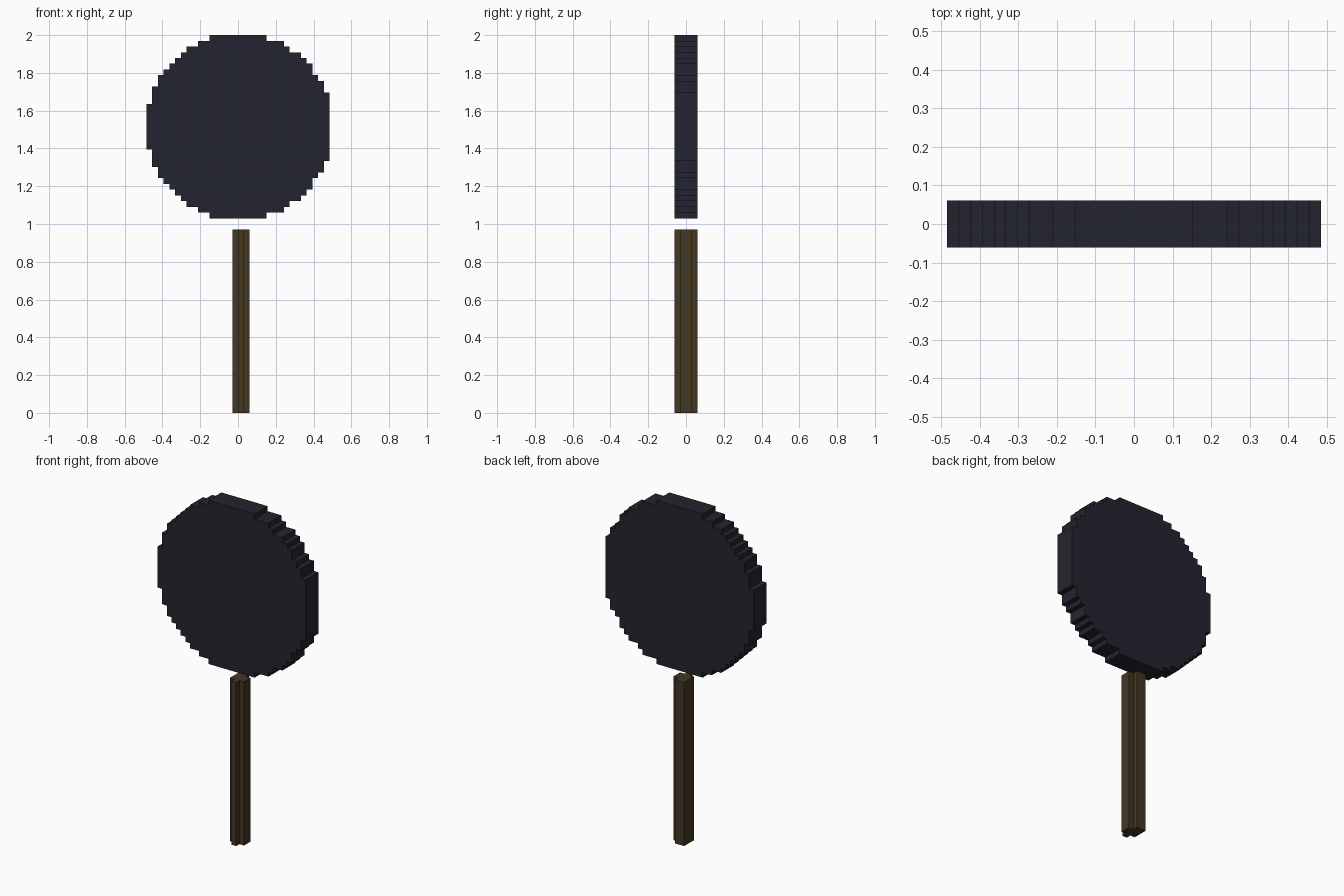
import bpy, bmesh
from mathutils import Vector

cube = bpy.data.objects.get("Cube")
if cube:
    bpy.data.objects.remove(cube, do_unlink=True)

U = 2 / 66  # size of one block


def make_material(name, color):
    mat = bpy.data.materials.new(name)
    mat.use_nodes = True
    mat.diffuse_color = color
    bsdf = mat.node_tree.nodes["Principled BSDF"]
    bsdf.inputs["Base Color"].default_value = color
    bsdf.inputs["Roughness"].default_value = 0.9
    return mat


def extrude_outline(name, points, direction, mat):
    """Closed outline (in block units) extruded along a direction."""
    bm = bmesh.new()
    face = bm.faces.new([bm.verts.new(Vector(p) * U) for p in points])
    new = bmesh.ops.extrude_face_region(bm, geom=[face])["geom"]
    verts = [g for g in new if isinstance(g, bmesh.types.BMVert)]
    bmesh.ops.translate(bm, verts=verts, vec=Vector(direction) * U)
    bmesh.ops.recalc_face_normals(bm, faces=bm.faces)
    mesh = bpy.data.meshes.new(name)
    bm.to_mesh(mesh)
    bm.free()
    mesh.materials.append(mat)
    obj = bpy.data.objects.new(name, mesh)
    bpy.context.collection.objects.link(obj)
    return obj


dark = make_material("dark navy", (0.0176, 0.0176, 0.0290, 1))
wood = make_material("dark brown wood", (0.0560, 0.0380, 0.0176, 1))

# Stepped disc: (columns, half height) from left to right
runs = [(1, 4), (1, 7), (1, 9), (1, 10), (1, 11), (1, 12), (1, 13), (2, 14),
        (2, 15), (10, 16), (3, 15), (1, 14), (2, 13), (1, 12), (1, 11),
        (1, 9), (1, 8), (1, 6)]
upper, x = [], -16
for width, half in runs:
    upper += [(x, half), (x + width, half)]
    x += width
lower = [(px, -h) for px, h in reversed(upper)]
disc_centre = 50
extrude_outline("disc_head", [(px, -2, disc_centre + h) for px, h in upper + lower],
                (0, 4, 0), dark)

# Stick: block section with three notched corners
section = [(0, -2), (1, -2), (1, -1), (2, -1), (2, 1), (1, 1), (1, 2),
           (-1, 2), (-1, -1), (0, -1)]
extrude_outline("stick", [(px, py, 0) for px, py in section], (0, 0, 32), wood)
